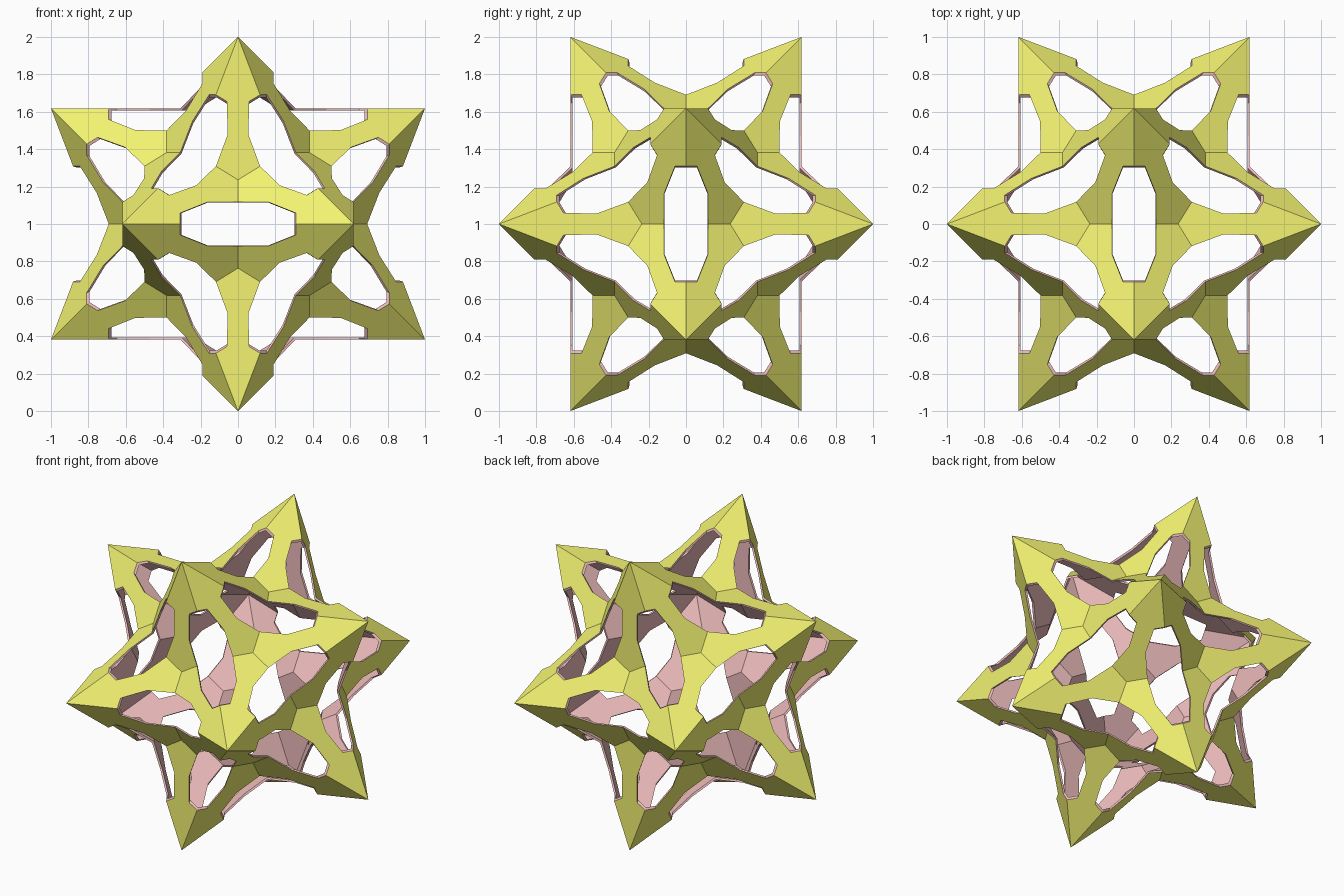
import bpy, bmesh
from math import sqrt
from mathutils import Vector

if "Cube" in bpy.data.objects:
    bpy.data.objects.remove(bpy.data.objects["Cube"])

G = (sqrt(5) - 1) / 2            # 0.618
SCALE_IN = 0.98                  # inner skin relative to outer skin

# twelve spike tips
tips = []
for a in (1, -1):
    for b in (G, -G):
        tips += [Vector((a, 0, b)), Vector((0, b, a)), Vector((b, a, 0))]

# thirty face-plane directions, one per pair of neighbouring tips
normals = [(p + q).normalized() for i, p in enumerate(tips) for q in tips[:i]
           if abs((p - q).length - 2 * G) < 0.01]

# one side of a kite-shaped facet with its side corners cut away (along, across)
half = [(0.691, 0.118), (0.655, 0.059), (0.477, 0.056), (0.309, 0.118)]
outline = [(1, 0)] + half + [(0.236, 0)] + [(u, -v) for u, v in reversed(half)]


def material(name, color):
    m = bpy.data.materials.new(name)
    m.diffuse_color = color
    m.use_nodes = True
    m.node_tree.nodes["Principled BSDF"].inputs["Base Color"].default_value = m.diffuse_color
    return m


# outer skin: five facets around every tip
bm = bmesh.new()
for tip in tips:
    for n in normals:
        if abs(n.dot(tip) - G) < 0.01:
            along = tip - n * G
            across = n.cross(along)
            bm.faces.new([bm.verts.new(n * G + along * u + across * v)
                          for u, v in outline])
bmesh.ops.remove_doubles(bm, verts=bm.verts[:], dist=0.004)

# inner skin: shrunken, flipped copy
outer_faces = bm.faces[:]
rims = [e for e in bm.edges if len(e.link_faces) == 1]
inner = {v: bm.verts.new(v.co * SCALE_IN) for v in bm.verts[:]}
for f in outer_faces:
    bm.faces.new([inner[v] for v in reversed(f.verts[:])]).material_index = 1

# rims joining both skins around the holes
for e in rims:
    loop = e.link_loops[0]
    a, b = loop.vert, loop.link_loop_next.vert
    bm.faces.new([b, a, inner[a], inner[b]]).material_index = 1

# stand on the ground
bmesh.ops.translate(bm, verts=bm.verts[:], vec=(0, 0, 1))

mesh = bpy.data.meshes.new("openwork_star")
bm.to_mesh(mesh)
bm.free()
mesh.materials.append(material("yellow_outside", (0.9, 0.9, 0.17, 1)))
mesh.materials.append(material("pink_inside", (0.85, 0.5, 0.5, 1)))
bpy.context.collection.objects.link(bpy.data.objects.new("openwork_star", mesh))
